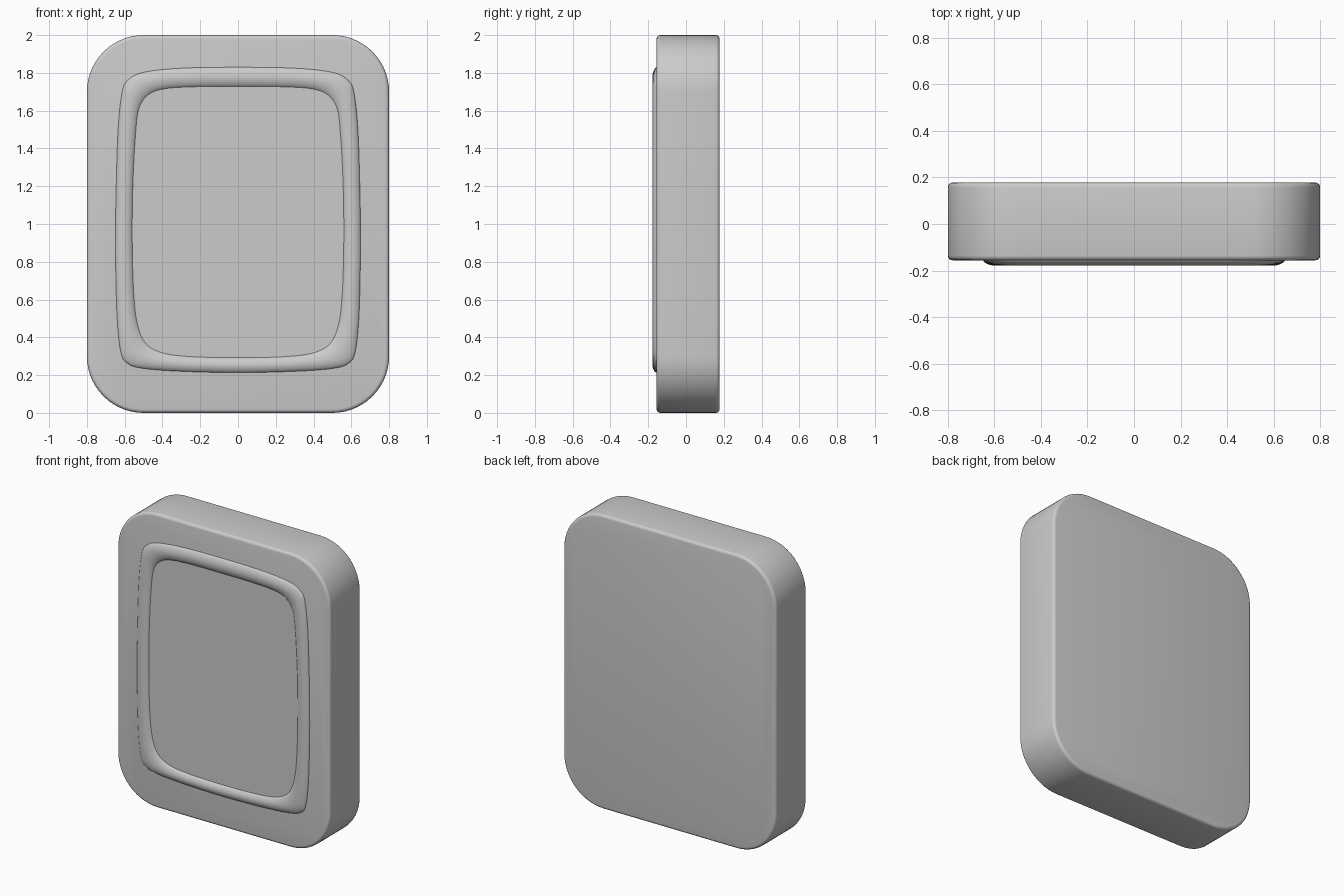
import bpy, bmesh, math

if "Cube" in bpy.data.objects:
    bpy.data.objects.remove(bpy.data.objects["Cube"])

FRONT, BACK, PEAK = -0.156, 0.178, -0.178


def make_object(name, bm):
    bmesh.ops.recalc_face_normals(bm, faces=bm.faces[:])
    mesh = bpy.data.meshes.new(name)
    bm.to_mesh(mesh)
    bm.free()
    ob = bpy.data.objects.new(name, mesh)
    bpy.context.collection.objects.link(ob)
    bpy.context.view_layer.objects.active = ob
    ob.select_set(True)
    bpy.ops.object.shade_smooth_by_angle(angle=math.radians(35))
    ob.select_set(False)
    return ob


def rounded_rect(hw, z0, z1, r, n=14):
    pts = []
    for cx, cz, a0 in ((hw - r, z1 - r, 0), (r - hw, z1 - r, 90),
                       (r - hw, z0 + r, 180), (hw - r, z0 + r, 270)):
        for i in range(n + 1):
            a = math.radians(a0 + 90 * i / n)
            pts.append((cx + r * math.cos(a), cz + r * math.sin(a)))
    return pts


def smooth_loop(half, steps=5):
    """Mirror a half outline across x = 0 and smooth it with a closed spline."""
    pts = half + [(-x, z) for x, z in reversed(half[1:-1])]
    n, out = len(pts), []
    for i in range(n):
        p = [pts[(i + k - 1) % n] for k in range(4)]
        for s in range(steps):
            t = s / steps
            out.append(tuple(0.5 * (2 * b + (c - a) * t + (2 * a - 5 * b + 4 * c - d) * t * t
                                    + (3 * b - a - 3 * c + d) * t ** 3)
                             for a, b, c, d in zip(*p)))
    return out


def bridge(bm, loops):
    """Skin consecutive loops of equal length."""
    rows = [[bm.verts.new(co) for co in loop] for loop in loops]
    for a, b in zip(rows, rows[1:]):
        for i in range(len(a)):
            j = (i + 1) % len(a)
            bm.faces.new((a[i], a[j], b[j], b[i]))
    return rows


# Rounded slab with softened front and back edges
soft = 0.02
sections = []
for k in range(5):
    a = math.radians(90 * k / 4)
    sections.append((soft * (1 - math.sin(a)), soft * (1 - math.cos(a))))
stations = [(i, FRONT + d) for i, d in sections]
stations += [(i, BACK - d) for i, d in reversed(sections)]
bm = bmesh.new()
rows = bridge(bm, [[(x, y, z) for x, z in rounded_rect(0.8 - i, i, 2 - i, 0.3 - i)]
                   for i, y in stations])
bm.faces.new(rows[0])
bm.faces.new(rows[-1])
make_object("body", bm)

# Slightly bowed outlines of the raised rim
outer = smooth_loop([(0, .213), (.3, .22), (.5, .235), (.585, .262), (.62, .32),
                     (.64, .5), (.648, .8), (.648, 1.0), (.645, 1.2), (.635, 1.5),
                     (.615, 1.69), (.585, 1.76), (.5, 1.803), (.3, 1.825), (0, 1.83)])
inner = smooth_loop([(0, .292), (.25, .298), (.4, .318), (.49, .37), (.535, .48),
                     (.553, .65), (.559, .85), (.56, 1.02), (.555, 1.25), (.542, 1.48),
                     (.525, 1.61), (.48, 1.68), (.4, 1.714), (.25, 1.726), (0, 1.728)])

# Domed rim around the panel
bm = bmesh.new()
profile = [(0, FRONT + .004), (0, FRONT)]
for k in range(1, 12):
    t = 0.5 - 0.5 * math.cos(math.pi * k / 12)
    profile.append((t, FRONT + (PEAK - FRONT) * math.sin(math.pi * t) ** 0.6))
profile += [(1, FRONT - .002), (1, FRONT + .004)]
bridge(bm, [[(a[0] + (b[0] - a[0]) * t, y, a[1] + (b[1] - a[1]) * t)
             for a, b in zip(outer, inner)] for t, y in profile])
make_object("raised_rim", bm)

# Flat panel inside the rim
bm = bmesh.new()
rows = bridge(bm, [[(x, y, z) for x, z in inner] for y in (FRONT - .002, FRONT + .004)])
bm.faces.new(rows[0])
bm.faces.new(rows[1])
make_object("panel", bm)
